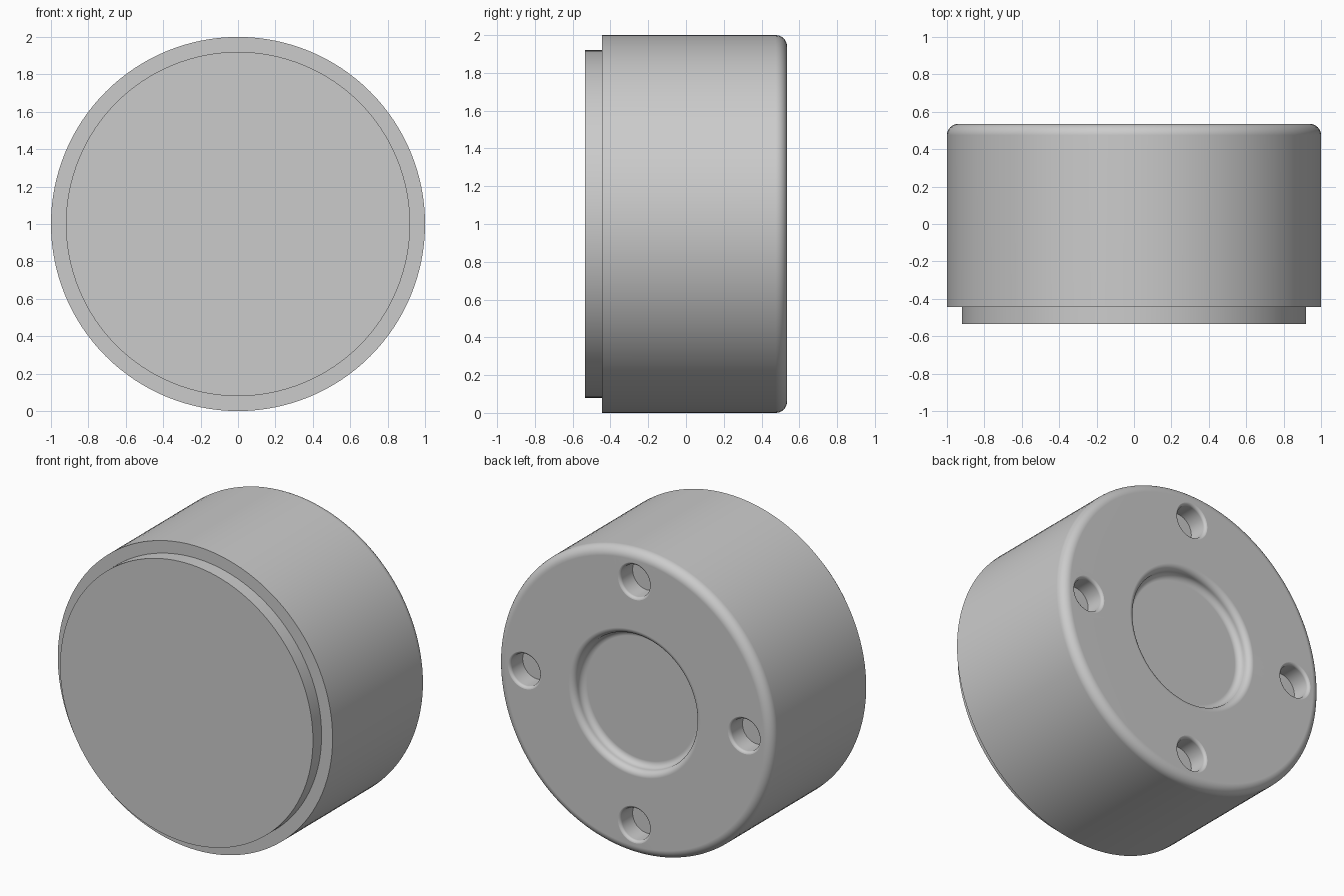
import bpy
import bmesh
from math import sin, cos, pi, radians
from mathutils import Vector

if "Cube" in bpy.data.objects:
    bpy.data.objects.remove(bpy.data.objects["Cube"], do_unlink=True)

# Main sizes
BACK = 0.535
SHOULDER = -0.445
RADIUS = 1.0
PLATE_RADIUS = 0.92
EDGE = 0.06
RECESS_RADIUS, RECESS_DEPTH, RECESS_EDGE = 0.44, 0.08, 0.04
HOLE_RADIUS, HOLE_DEPTH, HOLE_EDGE = 0.105, 0.13, 0.02
HOLE_CIRCLE = 0.8
CENTRE = Vector((0, 0, 1))

grey = bpy.data.materials.new("grey metal")
grey.use_nodes = True
colour = (0.6, 0.6, 0.6, 1)
grey.diffuse_color = colour
grey.node_tree.nodes["Principled BSDF"].inputs["Base Color"].default_value = colour


def arc(r, y, size, start, end, steps=8):
    """Points of a rounded corner in the (radius, y) plane."""
    angles = [radians(start + (end - start) * i / steps) for i in range(steps + 1)]
    return [(r + size * cos(a), y + size * sin(a)) for a in angles]


def lathe(name, profile, centre, segments):
    """Turn a profile about the y axis and cap both ends."""
    bm = bmesh.new()
    verts = [bm.verts.new((r, y, 0)) for r, y in profile]
    edges = [bm.edges.new(pair) for pair in zip(verts, verts[1:])]
    bmesh.ops.spin(bm, geom=verts + edges, cent=(0, 0, 0), axis=(0, 1, 0),
                   angle=2 * pi, steps=segments)
    bmesh.ops.remove_doubles(bm, verts=bm.verts[:], dist=1e-5)
    bmesh.ops.holes_fill(bm, edges=[e for e in bm.edges if e.is_boundary], sides=0)
    bmesh.ops.recalc_face_normals(bm, faces=bm.faces[:])
    bmesh.ops.translate(bm, verts=bm.verts[:], vec=centre)
    mesh = bpy.data.meshes.new(name)
    bm.to_mesh(mesh)
    bm.free()
    mesh.materials.append(grey)
    obj = bpy.data.objects.new(name, mesh)
    bpy.context.collection.objects.link(obj)
    return obj


# Housing: raised front disc, shoulder, rounded back edge, round back recess
floor = BACK - RECESS_DEPTH
profile = [(PLATE_RADIUS, -BACK), (PLATE_RADIUS, SHOULDER), (RADIUS, SHOULDER)]
profile += arc(RADIUS - EDGE, BACK - EDGE, EDGE, 0, 90)
profile += arc(RECESS_RADIUS + RECESS_EDGE, BACK - RECESS_EDGE, RECESS_EDGE, 90, 180)
profile += arc(RECESS_RADIUS - RECESS_EDGE, floor + RECESS_EDGE, RECESS_EDGE, 0, -90)
housing = lathe("housing", profile, CENTRE, 128)

# Four blind screw holes with rounded rims
hole = [(HOLE_RADIUS, BACK - HOLE_DEPTH)]
hole += arc(HOLE_RADIUS + HOLE_EDGE, BACK - HOLE_EDGE + 0.0005, HOLE_EDGE, 180, 90, 6)
hole += [(HOLE_RADIUS + HOLE_EDGE, BACK + 0.1)]

bpy.context.view_layer.objects.active = housing
for i in range(4):
    a = i * pi / 2
    offset = Vector((cos(a), 0, sin(a))) * HOLE_CIRCLE
    cutter = lathe("hole_cutter", hole, CENTRE + offset, 40)
    cutter.hide_render = True
    cut = housing.modifiers.new("screw hole", 'BOOLEAN')
    cut.operation = 'DIFFERENCE'
    cut.solver = 'EXACT'
    cut.object = cutter
    bpy.ops.object.modifier_apply(modifier=cut.name)
    bpy.data.objects.remove(cutter, do_unlink=True)

# Smooth curved walls, keep the hard edges and flat faces
bpy.ops.object.select_all(action='DESELECT')
housing.select_set(True)
bpy.ops.object.shade_smooth_by_angle(angle=radians(30))
weighted = housing.modifiers.new("flat faces", 'WEIGHTED_NORMAL')
weighted.keep_sharp = True
